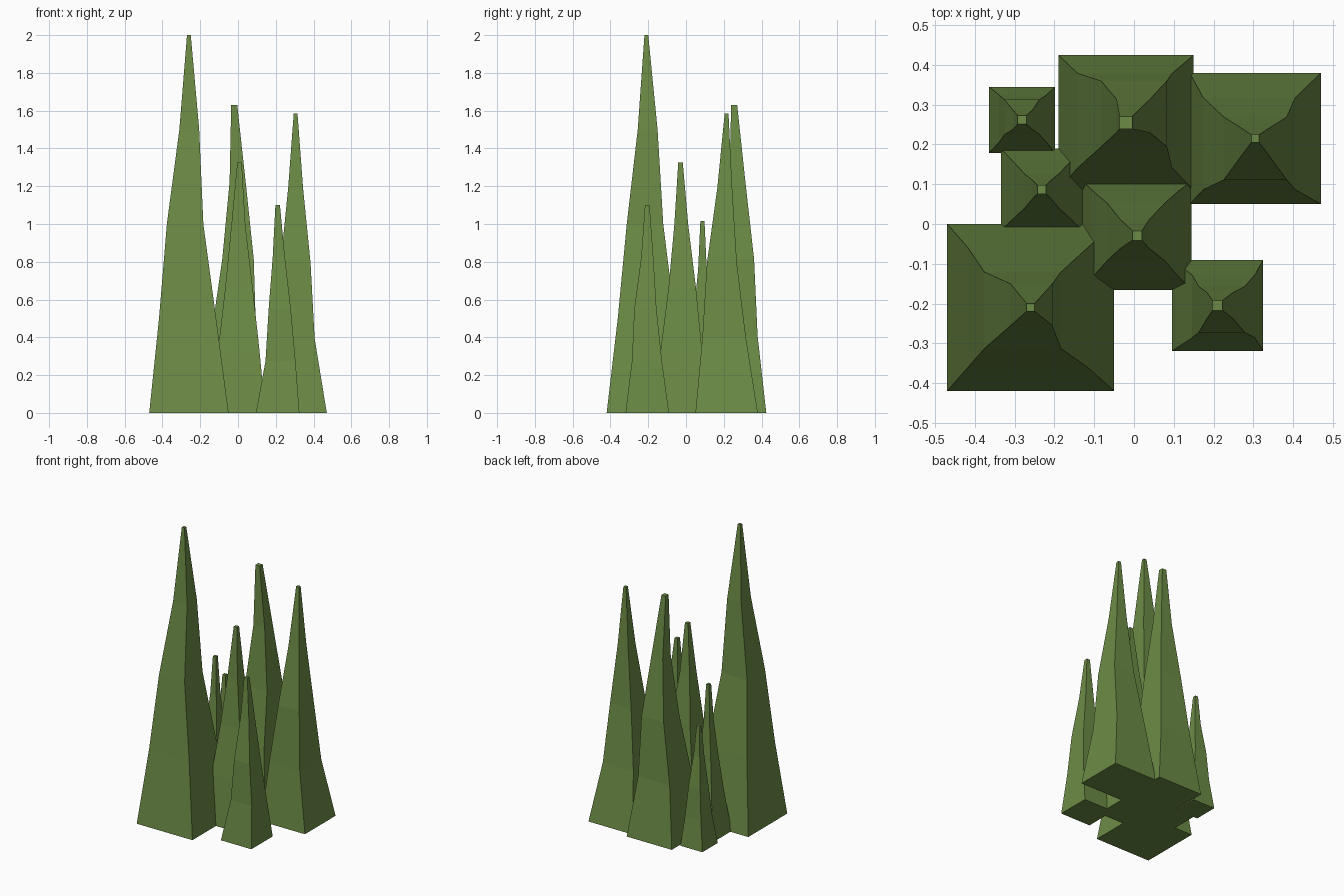
import bpy
import bmesh
from mathutils import Vector

default_cube = bpy.data.objects.get("Cube")
if default_cube:
    bpy.data.objects.remove(default_cube, do_unlink=True)


def make_material(name, colour):
    material = bpy.data.materials.new(name)
    material.use_nodes = True
    material.diffuse_color = colour
    for node in material.node_tree.nodes:
        if node.type == 'BSDF_PRINCIPLED':
            node.inputs["Base Color"].default_value = colour
    return material


grass_green = make_material("grass_green", (0.15, 0.26, 0.06, 1))

# Square outline and the shared taper of the lower rings
CORNERS = [Vector(c) for c in ((-1, -1, 0), (1, -1, 0), (1, 1, 0), (-1, 1, 0))]


def build_blade(name, centre, half_width, tip, height, taper, bends):
    """Square spire of four equal storeys; bends shift the three inner rings."""
    mesh = bmesh.new()
    widths = [half_width] + [half_width * t for t in taper] + [tip]
    shifts = [(0, 0)] + list(bends) + [(0, 0)]
    rings = []
    for level, (width, shift) in enumerate(zip(widths, shifts)):
        middle = Vector((centre[0] + shift[0], centre[1] + shift[1], height * level / 4))
        rings.append([mesh.verts.new(middle + corner * width) for corner in CORNERS])

    # Side walls between neighbouring rings, then the base and the tip
    for lower, upper in zip(rings, rings[1:]):
        for i in range(4):
            j = (i + 1) % 4
            mesh.faces.new((lower[i], lower[j], upper[j], upper[i]))
    mesh.faces.new(reversed(rings[0]))
    mesh.faces.new(rings[-1])

    data = bpy.data.meshes.new(name)
    mesh.to_mesh(data)
    mesh.free()
    data.materials.append(grass_green)
    blade = bpy.data.objects.new(name, data)
    bpy.context.collection.objects.link(blade)
    return blade


# Tallest blade at the front right
build_blade("tall_front_blade", centre=(-.26, -.21), half_width=.21, tip=.01,
            height=2, taper=(.72, .46, .25),
            bends=[(-.007, 0), (-.02, -.007), (.002, .007)])

# Wide blades along the back
build_blade("back_left_blade", centre=(.305, .215), half_width=.165, tip=.01,
            height=1.585, taper=(.7, .48, .24),
            bends=[(-.015, -.013), (0, -.025), (0, -.01)])
build_blade("back_middle_blade", centre=(-.02, .255), half_width=.17, tip=.016,
            height=1.63, taper=(.7, .49, .25),
            bends=[(-.003, .005), (.02, .022), (.018, .017)])

# Middle and front left blades
build_blade("centre_blade", centre=(.008, -.029), half_width=.137, tip=.012,
            height=1.325, taper=(.8, .53, .27),
            bends=[(-.004, .004), (-.003, .009), (-.006, .004)])
build_blade("front_left_blade", centre=(.21, -.205), half_width=.115, tip=.012,
            height=1.1, taper=(.69, .51, .28),
            bends=[(.015, -.002), (.011, -.01), (.006, 0)])

# Small blades on the right side
build_blade("small_back_blade", centre=(-.282, .262), half_width=.083, tip=.011,
            height=.81, taper=(.72, .53, .29),
            bends=[(.002, .003), (0, .007), (.002, 0)])
build_blade("small_side_blade", centre=(-.232, .087), half_width=.103, tip=.011,
            height=1.015, taper=(.68, .42, .22),
            bends=[(0, -.002), (0, -.004), (0, 0)])
